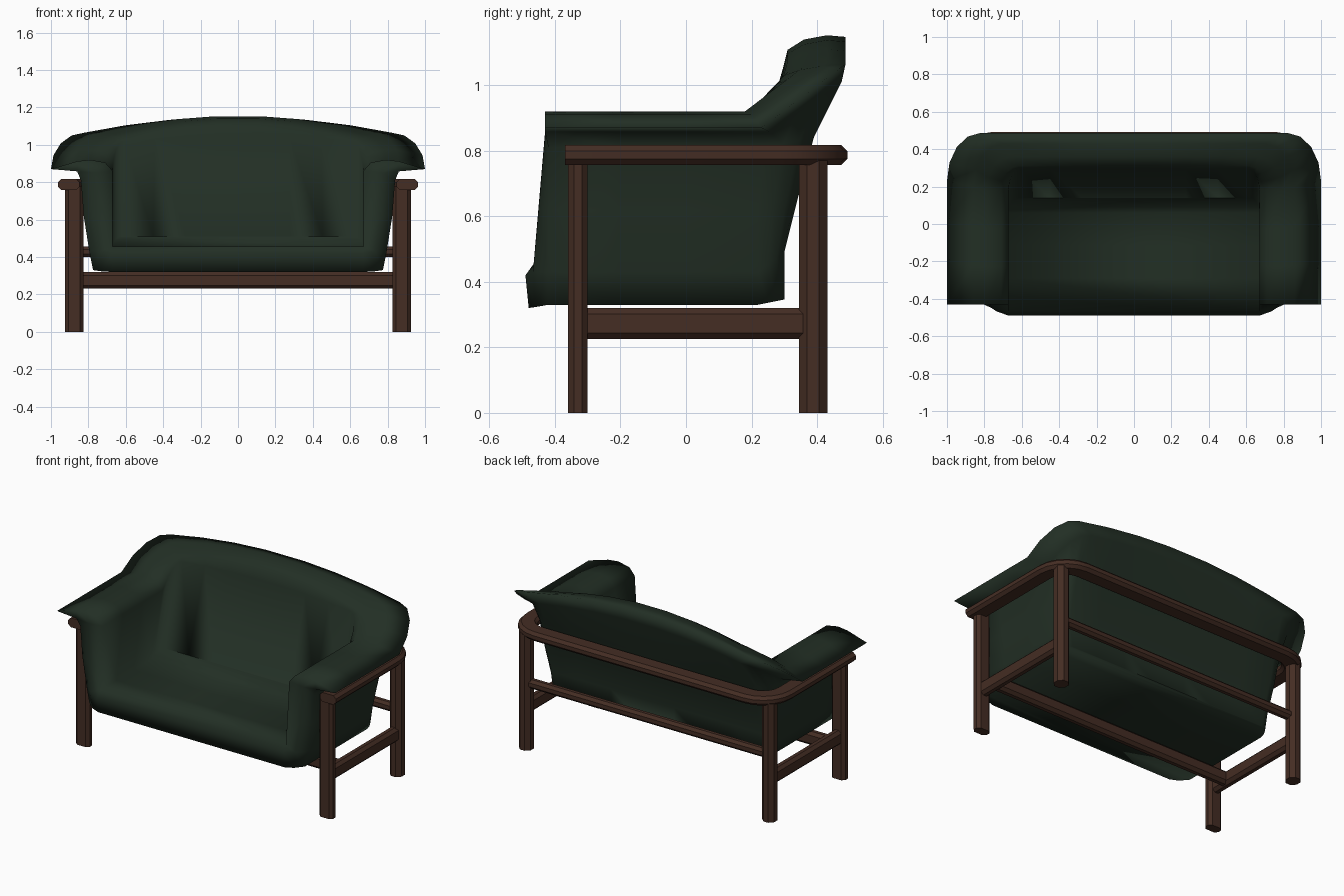
import bpy, bmesh, math
from mathutils import Vector

if "Cube" in bpy.data.objects:
    bpy.data.objects.remove(bpy.data.objects["Cube"])


def material(name, rgb):
    m = bpy.data.materials.new(name)
    m.diffuse_color = (*rgb, 1)
    m.use_nodes = True
    m.node_tree.nodes["Principled BSDF"].inputs["Base Color"].default_value = m.diffuse_color
    return m


GREEN = material("dark green fabric", (0.016, 0.028, 0.018))
WOOD = material("dark brown wood", (0.058, 0.026, 0.017))


def finish(bm, name, mat, angle):
    bmesh.ops.recalc_face_normals(bm, faces=bm.faces[:])
    me = bpy.data.meshes.new(name)
    bm.to_mesh(me)
    bm.free()
    me.materials.append(mat)
    ob = bpy.data.objects.new(name, me)
    bpy.context.collection.objects.link(ob)
    bpy.ops.object.select_all(action='DESELECT')
    ob.select_set(True)
    bpy.context.view_layer.objects.active = ob
    bpy.ops.object.shade_smooth_by_angle(angle=math.radians(angle))
    return ob


def bar(name, path, w, h):
    """Chamfered bar swept along a path: w is across, h is up (x, y for legs)."""
    bm = bmesh.new()
    pts = [Vector(p) for p in path]
    c = 0.3 * min(w, h)
    a, b = w / 2, h / 2
    prof = [(a, b - c), (a - c, b), (c - a, b), (-a, b - c),
            (-a, c - b), (c - a, -b), (a - c, -b), (a, c - b)]
    rings = []
    for i, p in enumerate(pts):
        t = (pts[min(i + 1, len(pts) - 1)] - pts[max(i - 1, 0)]).normalized()
        side = Vector((1, 0, 0)) if abs(t.z) > 0.9 else t.cross(Vector((0, 0, 1))).normalized()
        up = side.cross(t)
        rings.append([bm.verts.new(p + side * u + up * v) for u, v in prof])
    for r, s in zip(rings, rings[1:]):
        for k in range(8):
            bm.faces.new((r[k], r[k - 1], s[k - 1], s[k]))
    bm.faces.new(rings[0])
    bm.faces.new(rings[-1])
    return finish(bm, name, WOOD, 30)


def u_path(hx, yb, rx, ry, yf, z_arm, z_back, arch, n=4):
    """U-shaped line in plan, from the right arm front round the back to the left."""
    half = [(hx, yf + (yb - ry - yf) * k / 3, z_arm) for k in range(3)]
    for k in range(n + 1):
        t = math.pi / 2 * k / n
        half.append((hx - rx + rx * math.cos(t), yb - ry + ry * math.sin(t),
                     z_arm + (z_back - z_arm) * math.sin(t)))
    e = hx - rx
    for f in (0.73, 0.45, 0.17):
        half.append((e * f, yb, z_back + arch * (1 - f * f)))
    return half + [(-x, y, z) for x, y, z in reversed(half)]


# Upholstered shell: stacked U lines from the seat, over the lip, down the outside
levels = [
    # half width, back y, corner rx, ry, front y, arm z, back z, arch
    (0.67, 0.14, 0.05, 0.08, -0.465, 0.455, 0.51, 0.00),
    (0.67, 0.295, 0.06, 0.11, -0.43, 0.86, 1.02, 0.03),
    (0.71, 0.31, 0.09, 0.13, -0.43, 0.905, 1.04, 0.07),
    (0.79, 0.36, 0.13, 0.18, -0.43, 0.92, 1.057, 0.085),
    (0.86, 0.43, 0.16, 0.23, -0.43, 0.912, 1.07, 0.085),
    (1.00, 0.487, 0.18, 0.257, -0.43, 0.87, 1.065, 0.085),
    (0.86, 0.475, 0.14, 0.22, -0.43, 0.858, 1.01, 0.065),
    (0.84, 0.39, 0.10, 0.15, -0.42, 0.81, 0.84, 0.00),
    (0.825, 0.34, 0.08, 0.12, -0.42, 0.62, 0.65, 0.00),
    (0.795, 0.30, 0.06, 0.08, -0.42, 0.43, 0.49, 0.00),
    (0.775, 0.30, 0.06, 0.08, -0.42, 0.33, 0.346, 0.00),
]
bm = bmesh.new()
rings = [[bm.verts.new(p) for p in u_path(*lv)] for lv in levels]
for r, s in zip(rings, rings[1:]):
    for k in range(len(r) - 1):
        bm.faces.new((r[k], r[k + 1], s[k + 1], s[k]))
# Seat, rounded front edge, underside and arm fronts
front = [[bm.verts.new((sx * 0.67, y, z)) for y, z in ((-0.49, 0.42), (-0.48, 0.32))]
         for sx in (1, -1)]
seat, base = rings[0], rings[-1]
for k in range(len(seat) // 2 - 1):
    bm.faces.new((seat[k], seat[k + 1], seat[-2 - k], seat[-1 - k]))
bm.faces.new((seat[0], seat[-1], front[1][0], front[0][0]))
bm.faces.new((front[0][0], front[1][0], front[1][1], front[0][1]))
for k in range(len(base) // 2 - 1):
    bm.faces.new((base[k], base[k + 1], base[-2 - k], base[-1 - k]))
bm.faces.new((base[0], base[-1], front[1][1], front[0][1]))
# Each arm front has a column of points that rounds its outer edge
for end, f, sx in ((0, front[0], 1), (-1, front[1], -1)):
    mid = [bm.verts.new((sx * x, y, z)) for x, y, z in
           ((0.77, -0.43, 0.85), (0.76, -0.45, 0.62), (0.735, -0.467, 0.43), (0.725, -0.46, 0.323))]
    r = [ring[end] for ring in rings]
    bm.faces.new((r[0], r[1], mid[0], mid[1]))
    bm.faces.new((r[0], mid[1], mid[2], f[0]))
    bm.faces.new((f[0], mid[2], mid[3], f[1]))
    for a, b in ((1, 2), (2, 3), (3, 4), (4, 6), (6, 7)):
        bm.faces.new((mid[0], r[a], r[b]))
    bm.faces.new((r[4], r[5], r[6]))
    for k in range(3):
        bm.faces.new((mid[k], r[7 + k], r[8 + k], mid[k + 1]))
    bm.faces.new((mid[3], r[10], f[1]))
finish(bm, "upholstered_shell", GREEN, 180)

# Armrest rail that wraps around the back
half = [(0.905, -0.37, 0.787)]
for k in range(6):
    t = math.pi / 2 * k / 5
    half.append((0.755 + 0.15 * math.cos(t), 0.285 + 0.15 * math.sin(t), 0.787))
bar("armrest_rail", half + [(-x, y, z) for x, y, z in reversed(half)], 0.115, 0.06)

# Legs and side stretchers
for s, side in ((1, "right"), (-1, "left")):
    bar("front_leg_" + side, [(s * 0.875, -0.33, 0), (s * 0.875, -0.33, 0.78)], 0.098, 0.06)
    bar("back_leg_" + side, [(s * 0.875, 0.388, 0), (s * 0.875, 0.388, 0.78)], 0.085, 0.087)
    bar("side_stretcher_" + side, [(s * 0.875, -0.32, 0.273), (s * 0.875, 0.375, 0.273)], 0.06, 0.094)

# Cross rails under the seat and behind the back
bar("seat_rail", [(-0.87, -0.21, 0.275), (0.87, -0.21, 0.275)], 0.06, 0.088)
bar("back_rail", [(-0.87, 0.388, 0.428), (0.87, 0.388, 0.428)], 0.055, 0.058)
